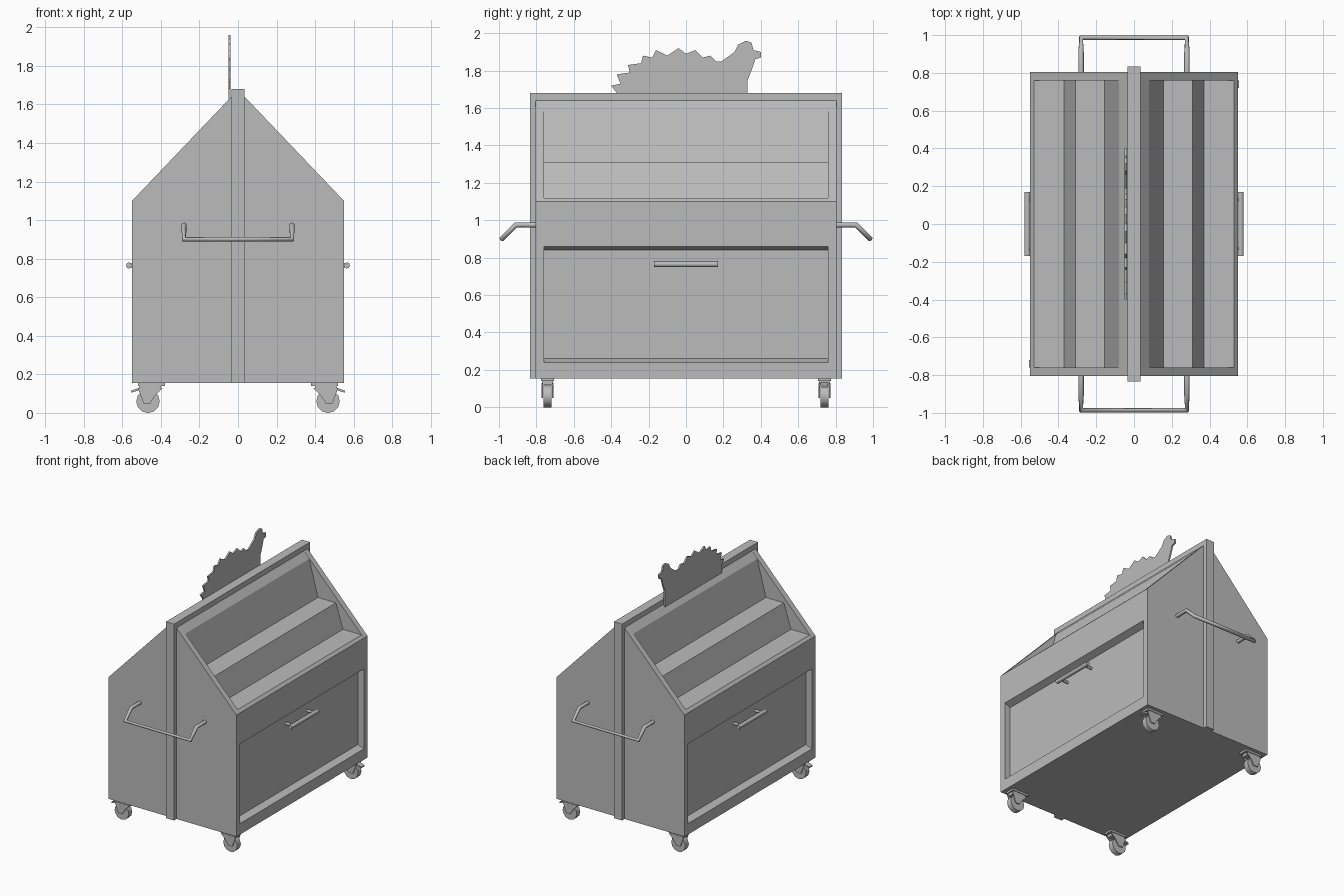
import bpy
import bmesh
from mathutils import Vector

old = bpy.data.objects.get("Cube")
if old:
    bpy.data.objects.remove(old, do_unlink=True)

grey = bpy.data.materials.new("light_grey_metal")
grey.use_nodes = True
COLOUR = (0.5, 0.5, 0.5, 1)
grey.diffuse_color = COLOUR
grey.node_tree.nodes["Principled BSDF"].inputs["Base Color"].default_value = COLOUR


def add_object(name, data):
    obj = bpy.data.objects.new(name, data)
    bpy.context.collection.objects.link(obj)
    data.materials.append(grey)
    return obj


def extrude(bm, outline, direction):
    """Closed prism from an outline of 3D points."""
    face = bm.faces.new([bm.verts.new(p) for p in outline])
    result = bmesh.ops.extrude_face_region(bm, geom=[face], use_keep_orig=True)
    verts = [v for v in result["geom"] if isinstance(v, bmesh.types.BMVert)]
    bmesh.ops.translate(bm, verts=verts, vec=direction)


def prisms_along_y(name, parts):
    """One object from (x-z profile, y start, y end) parts."""
    bm = bmesh.new()
    for profile, start, end in parts:
        extrude(bm, [(x, start, z) for x, z in profile], Vector((0, end - start, 0)))
    bmesh.ops.recalc_face_normals(bm, faces=bm.faces)
    mesh = bpy.data.meshes.new(name)
    bm.to_mesh(mesh)
    bm.free()
    return add_object(name, mesh)


def rect(left, right, low, high):
    return [(left, low), (right, low), (right, high), (left, high)]


def symmetric(half):
    return half + [(-x, z) for x, z in reversed(half)]


def tube(name, points, radius):
    curve = bpy.data.curves.new(name, "CURVE")
    curve.dimensions = "3D"
    curve.bevel_depth = radius
    curve.bevel_resolution = 2
    curve.use_fill_caps = True
    spline = curve.splines.new("POLY")
    spline.points.add(len(points) - 1)
    for point, co in zip(spline.points, points):
        point.co = (*co, 1)
    return add_object(name, curve)


WIDE, LONG, INNER = 0.55, 0.805, 0.76
BASE, EAVE, RIDGE, SPINE = 0.155, 1.1, 1.64, 0.035
DOOR = 0.5

# Cabinet: solid gabled ends with a stepped, recessed middle between them
gable = symmetric([(WIDE, BASE), (WIDE, EAVE), (SPINE, RIDGE)])
steps = symmetric([
    (WIDE, BASE), (WIDE, 0.24), (DOOR, 0.26), (DOOR, 0.84), (WIDE, 0.86),
    (WIDE, EAVE), (0.53, 1.12), (0.37, 1.12), (0.31, 1.31), (0.155, 1.31),
    (0.08, 1.59), (SPINE, RIDGE)])
prisms_along_y("cabinet", [(gable, -LONG, -INNER), (steps, -INNER, INNER), (gable, INNER, LONG)])

# Central dividing panel
prisms_along_y("centre_panel", [(rect(-SPINE, SPINE, BASE, 1.68), -0.835, 0.835)])

# Cut-out bird sign, in hundredths along y and above its base
bird = [(-37, 2), (-37, 8), (-40, 12), (-35, 13), (-37, 18), (-30, 19), (-31, 23),
        (-24, 24), (-23, 28), (-18, 27), (-16, 31), (-10, 28), (-4, 32), (0, 29),
        (5, 31), (9, 27), (13, 28), (16, 25), (19, 25), (26, 30), (28, 34), (32, 36),
        (35, 35), (36, 31), (40, 30), (40, 27), (37, 26), (35, 20), (33, 15), (33, 2)]
bm = bmesh.new()
extrude(bm, [(-0.05, y / 100, 1.6 + z / 100) for y, z in bird], Vector((0.012, 0, 0)))
bmesh.ops.recalc_face_normals(bm, faces=bm.faces)
mesh = bpy.data.meshes.new("bird_sign")
bm.to_mesh(mesh)
bm.free()
add_object("bird_sign", mesh)

# Push handles on both ends
for s, end in ((-1, "front"), (1, "back")):
    arm = [(0.28, s * 0.8, 0.975), (0.28, s * 0.91, 0.975), (0.28, s * 0.985, 0.9)]
    path = arm + [(-x, y, z) for x, y, z in reversed(arm)]
    tube(end + "_push_handle", path, 0.014)

# Door pulls with two posts each
for s, side in ((1, "left"), (-1, "right")):
    tube(side + "_door_pull", [(s * 0.565, -0.17, 0.765), (s * 0.565, 0.17, 0.765)], 0.016)
    for y in (-0.13, 0.13):
        tube(side + "_pull_post", [(s * DOOR, y, 0.765), (s * 0.565, y, 0.765)], 0.01)


# Casters: plate, swivel, fork cheeks, wheel and a brake on two corners
def caster(sx, sy):
    name = ("left_" if sx > 0 else "right_") + ("back_" if sy > 0 else "front_")
    y = sy * 0.74

    def side(profile):
        return [(sx * x, z) for x, z in profile]

    cheek = side([(0.39, 0.13), (0.52, 0.13), (0.49, 0.05), (0.455, 0.05), (0.43, 0.09)])
    parts = [
        (side(rect(0.38, 0.52, 0.14, BASE)), y - 0.035, y + 0.035),
        (side(rect(0.4, 0.51, 0.118, 0.142)), y - 0.03, y + 0.03),
        (cheek, y - 0.032, y - 0.024),
        (cheek, y + 0.024, y + 0.032),
    ]
    if sx == sy:
        lever = side([(0.5, 0.12), (0.555, 0.105), (0.555, 0.115), (0.5, 0.135)])
        parts.append((lever, y - 0.02, y + 0.02))
    prisms_along_y(name + "caster_fork", parts)
    bpy.ops.mesh.primitive_cylinder_add(
        vertices=12, radius=0.061, depth=0.042, location=(sx * 0.467, y, 0.06),
        rotation=(1.5708, 0, 0))
    wheel = bpy.context.object
    wheel.name = name + "wheel"
    wheel.data.materials.append(grey)
    bpy.ops.object.shade_smooth_by_angle()


for sx in (-1, 1):
    for sy in (-1, 1):
        caster(sx, sy)
